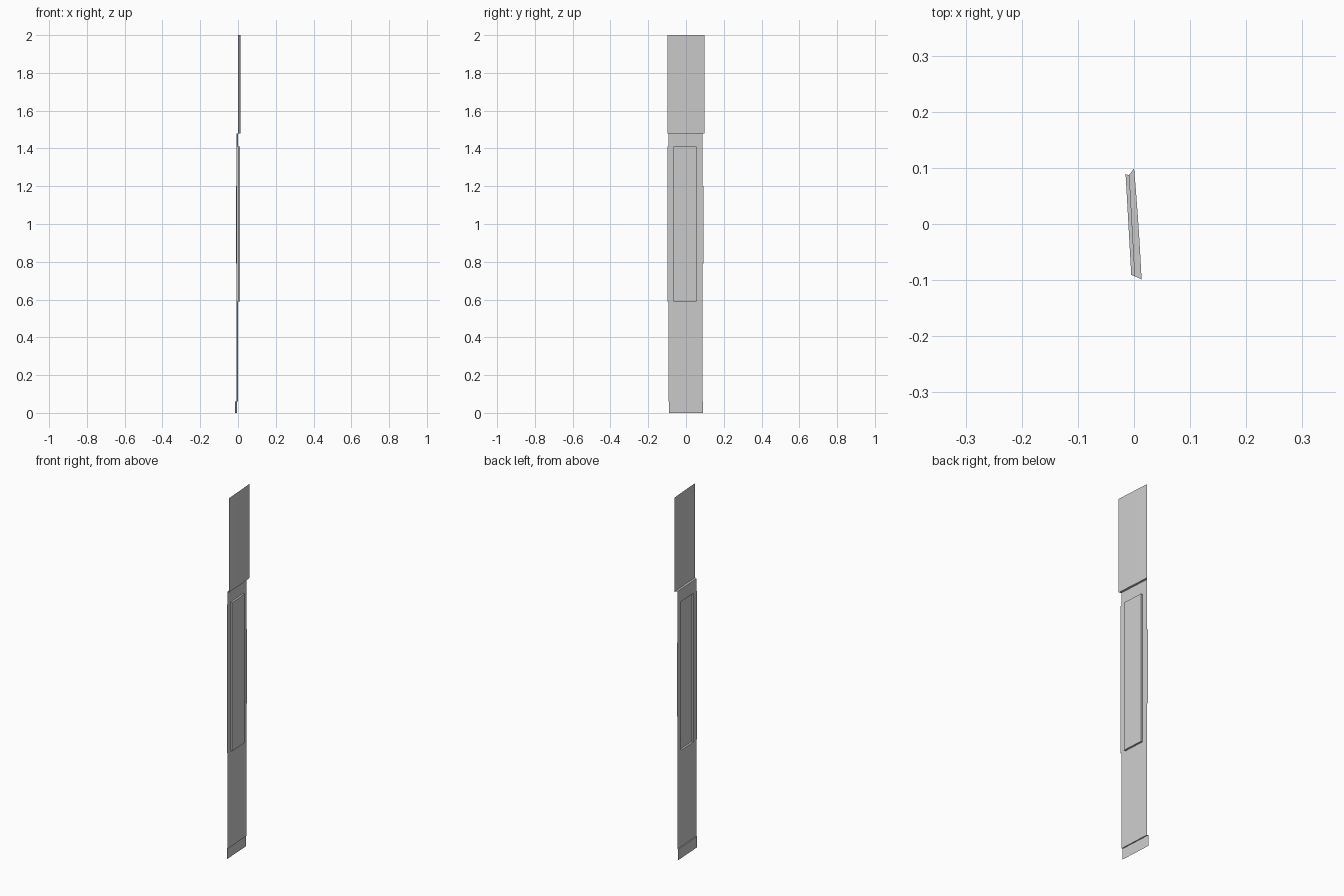
import bpy, bmesh, math

cube = bpy.data.objects.get("Cube")
if cube:
    bpy.data.objects.remove(cube, do_unlink=True)

grey = bpy.data.materials.new("plain grey")
grey.use_nodes = True
grey.diffuse_color = (0.6, 0.6, 0.6, 1)
grey.node_tree.nodes["Principled BSDF"].inputs["Base Color"].default_value = (0.6, 0.6, 0.6, 1)


def depth(y, offset, slope, bow):
    """Sideways position of the slightly slanted, bowed sheet."""
    return offset - slope * y - bow * y * y


def sheet(name, rows, inner, raised=None):
    """Folded sheet; each row is (z, offset, front y, back y, slope, bow)."""
    bm = bmesh.new()
    grid = []
    for z, offset, y0, y1, slope, bow in rows:
        ys = [y0] + inner + [y1]
        grid.append([bm.verts.new((depth(y, offset, slope, bow), y, z)) for y in ys])
    for low, high in zip(grid, grid[1:]):
        for i in range(len(low) - 1):
            bm.faces.new((low[i], low[i + 1], high[i + 1], high[i]))
    if raised:
        z0, z1, rise = raised
        faces = [f for f in bm.faces
                 if z0 < f.calc_center_median().z < z1
                 and inner[0] < f.calc_center_median().y < inner[-1]]
        new = bmesh.ops.extrude_face_region(bm, geom=faces)["geom"]
        verts = [v for v in new if isinstance(v, bmesh.types.BMVert)]
        bmesh.ops.translate(bm, verts=verts, vec=(rise, 0, 0))
        bmesh.ops.delete(bm, geom=[f for f in faces if f.is_valid], context="FACES")
    mesh = bpy.data.meshes.new(name)
    bm.to_mesh(mesh)
    bm.free()
    mesh.materials.append(grey)
    obj = bpy.data.objects.new(name, mesh)
    bpy.context.collection.objects.link(obj)
    bpy.ops.object.select_all(action="DESELECT")
    obj.select_set(True)
    bpy.context.view_layer.objects.active = obj
    bpy.ops.object.shade_smooth_by_angle(angle=math.radians(30))


# Sections of the strip: offset, front y, back y, slope, bow
foot = (-0.01, -0.091, 0.089, 0.056, 0)
middle = (-0.0042, -0.093, 0.087, 0.056, 0)
upper = (0.0078, -0.099, 0.099, 0.0675, 0.1)

# Main folded sheet, with the raised rectangular panel
levels = [(0, foot), (0.06, foot), (0.06, middle), (0.59, middle), (1.41, middle),
          (1.48, middle), (1.48, upper), (2, upper)]
sheet("stepped_strip", [(z, *part) for z, part in levels],
      [-0.065, -0.025, 0.015, 0.055], raised=(0.59, 1.41, 0.0102))

# Narrow tabs widening the middle section's two edges
for name, y0, y1, z0, z1 in (("front_edge_tab", -0.098, -0.093, 0.59, 1.41),
                             ("back_edge_tab", 0.087, 0.092, 0.79, 1.2)):
    sheet(name, [(z, -0.0042, y0, y1, 0.056, 0) for z in (z0, z1)], [])
